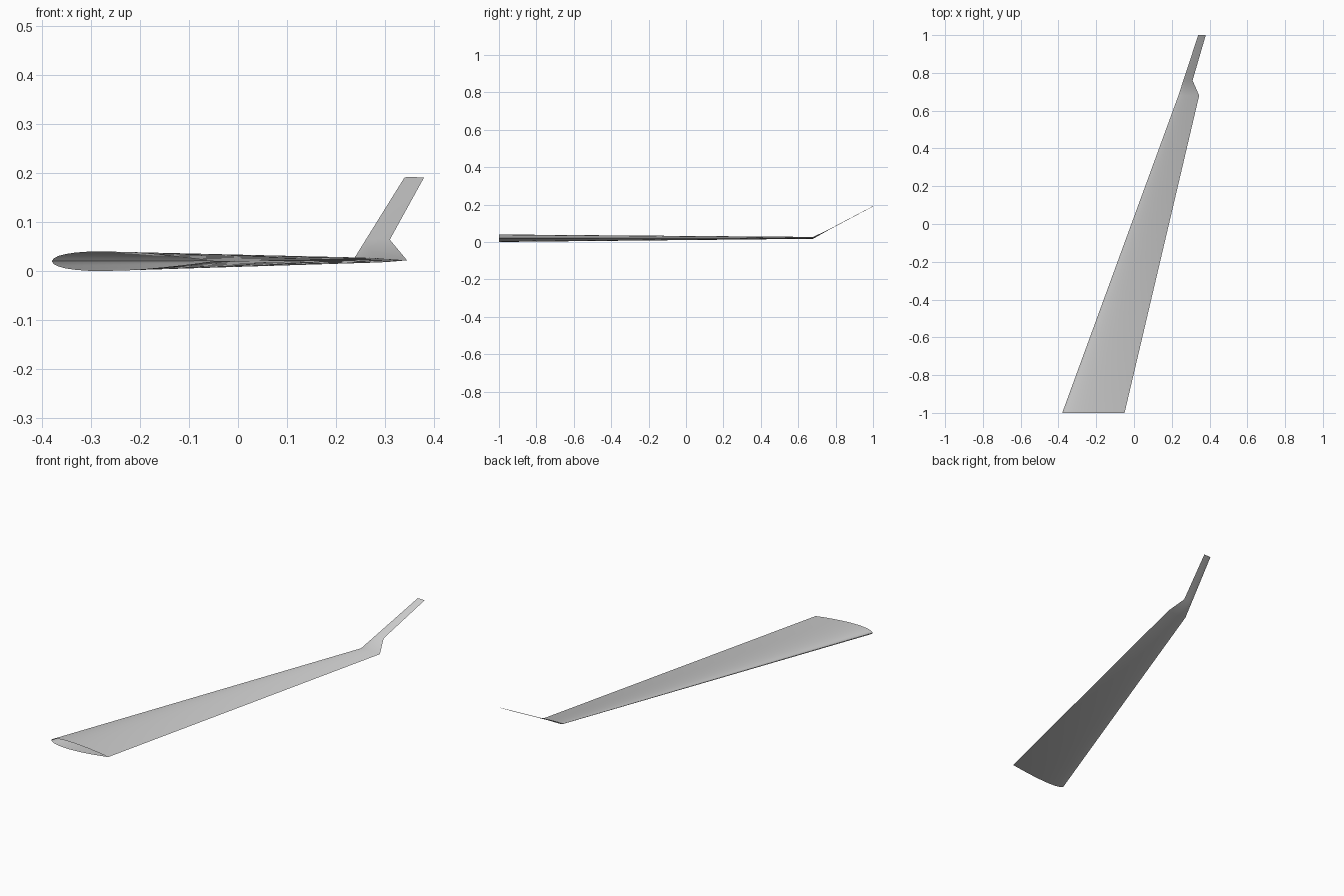
import bpy, bmesh, math

cube = bpy.data.objects.get("Cube")
if cube:
    bpy.data.objects.remove(cube)

# Single grey skin
grey = bpy.data.materials.new("light_grey")
grey.use_nodes = True
colour = (0.6, 0.6, 0.6, 1)
grey.diffuse_color = colour
grey.node_tree.nodes["Principled BSDF"].inputs["Base Color"].default_value = colour

STEPS = 16


def half_thickness(t):
    """Symmetric airfoil shape with a peak of one and a closed trailing edge."""
    return 2 * (1.4845 * math.sqrt(t) - 0.63 * t - 1.758 * t**2
                + 1.4215 * t**3 - 0.518 * t**4)


def airfoil(lead, trail, y, z, half, lean):
    """Loop from trailing edge over the top to the nose and back underneath."""
    points = []
    for i in range(2 * STEPS):
        t = (1 + math.cos(math.pi * i / STEPS)) / 2
        h = half * half_thickness(t) * (1 if i < STEPS else -1)
        points.append((lead + (trail - lead) * t,
                       y - h * math.sin(lean), z + h * math.cos(lean)))
    return points


# Stations: leading x, trailing x, y, z, half thickness, lean
cant = math.atan2(0.17, 0.32)
stations = [
    (-0.38, -0.05, -1.0, 0.02, 0.02, 0),          # open root
    (0.235, 0.345, 0.68, 0.022, 0.005, 0),        # bend
    (0.261, 0.31, 0.76, 0.064, 0.0012, cant),     # winglet base
    (0.34, 0.38, 1.0, 0.191, 0.0008, cant),       # winglet tip
]

# Loft the skin through the stations
bm = bmesh.new()
loops = [[bm.verts.new(p) for p in airfoil(*s)] for s in stations]
for a, b in zip(loops, loops[1:]):
    for i in range(len(a)):
        j = (i + 1) % len(a)
        bm.faces.new((a[i], a[j], b[j], b[i]))
bm.faces.new(loops[-1])
bmesh.ops.recalc_face_normals(bm, faces=bm.faces)
top = max(bm.faces, key=lambda f: f.calc_center_median().z - abs(f.calc_center_median().y))
if top.normal.z < 0:
    bmesh.ops.reverse_faces(bm, faces=bm.faces)

mesh = bpy.data.meshes.new("wing_with_winglet")
bm.to_mesh(mesh)
bm.free()
mesh.materials.append(grey)
wing = bpy.data.objects.new("wing_with_winglet", mesh)
bpy.context.collection.objects.link(wing)

# Smooth skin, crisp trailing edge and tip
bpy.ops.object.select_all(action='DESELECT')
wing.select_set(True)
bpy.context.view_layer.objects.active = wing
bpy.ops.object.shade_smooth_by_angle(angle=math.radians(40))
